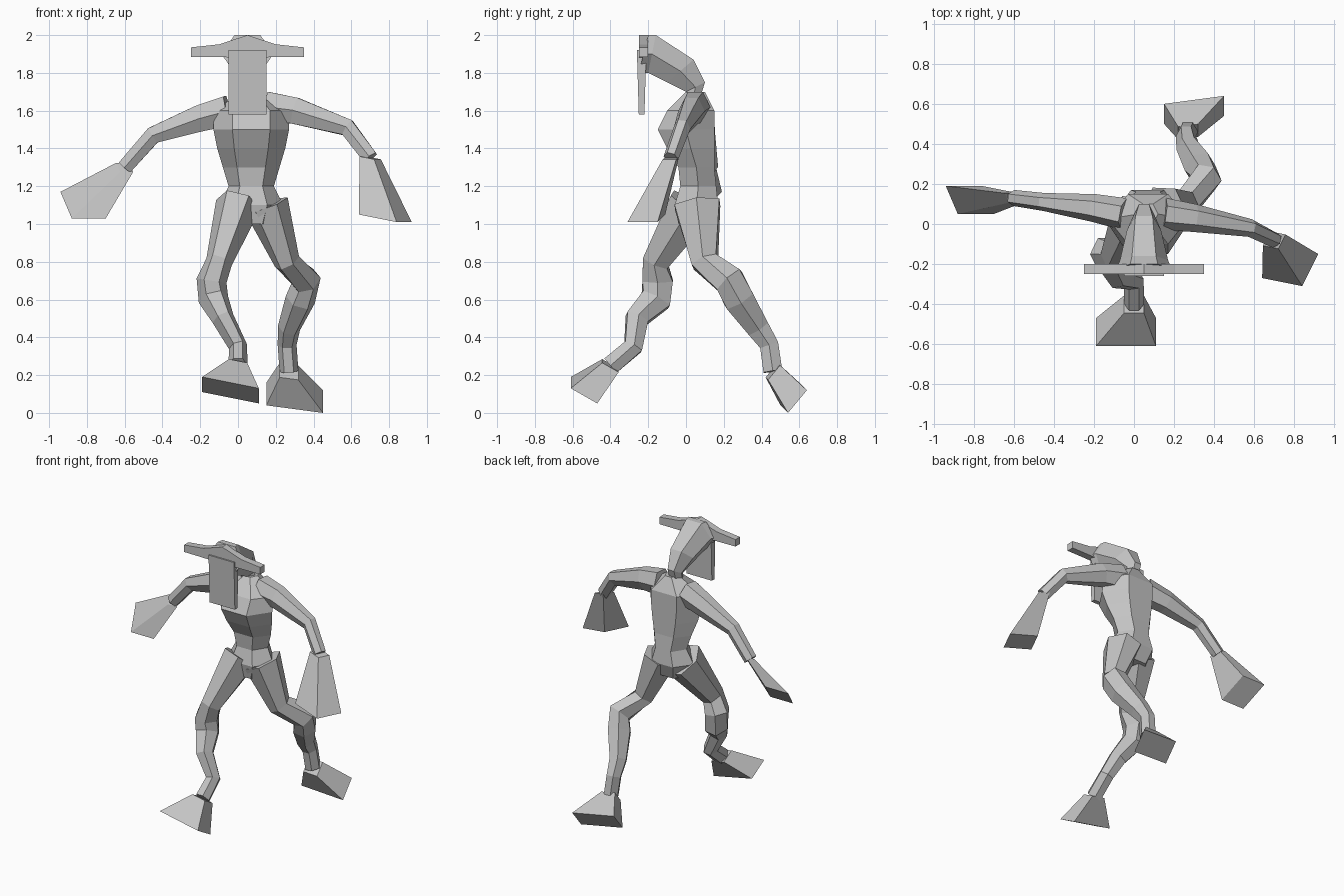
import bpy
import bmesh
from mathutils import Vector

default_cube = bpy.data.objects.get("Cube")
if default_cube:
    bpy.data.objects.remove(default_cube, do_unlink=True)

# Single matte grey
GREY = (0.55, 0.55, 0.55, 1)
grey = bpy.data.materials.new("plain_grey")
grey.use_nodes = True
grey.diffuse_color = GREY
shader = grey.node_tree.nodes["Principled BSDF"]
shader.inputs["Base Color"].default_value = GREY

SIDEWAYS = Vector((1, 0, 0))
BACKWARD = Vector((0, 1, 0))
UPWARD = Vector((0, 0, 1))

# Outlines of a cross-section as shares of its two half axes
SQUARE = [(-1, -1), (1, -1), (1, 1), (-1, 1)]
HEXAGON = [(-.5, -1), (.5, -1), (1, 0), (.5, 1), (-.5, 1), (-1, 0)]


def ring(outline, centre, across, up):
    """Place an outline around a centre along two half axes."""
    return [Vector(centre) + across * u + up * v for u, v in outline]


def skin(name, rings):
    """Close a faceted tube over matching rings of points."""
    bm = bmesh.new()
    loops = [[bm.verts.new(point) for point in points] for points in rings]
    for lower, upper in zip(loops, loops[1:]):
        for i in range(len(lower)):
            bm.faces.new((lower[i - 1], lower[i], upper[i], upper[i - 1]))
    bm.faces.new(loops[0])
    bm.faces.new(loops[-1])
    bmesh.ops.recalc_face_normals(bm, faces=bm.faces[:])
    mesh = bpy.data.meshes.new(name)
    bm.to_mesh(mesh)
    bm.free()
    mesh.materials.append(grey)
    part = bpy.data.objects.new(name, mesh)
    bpy.context.collection.objects.link(part)


def limb(name, joints, radii, side):
    """Six-sided limb through its joints, each ring square to the path."""
    path = [Vector(joint) for joint in joints]
    rings = []
    for i, (joint, radius) in enumerate(zip(path, radii)):
        before = path[max(i - 1, 0)]
        after = path[min(i + 1, len(path) - 1)]
        along = (after - before).normalized()
        across = (side - along * side.dot(along)).normalized()
        rings.append(ring(HEXAGON, joint, across * radius,
                          along.cross(across) * radius))
    skin(name, rings)


def flare(name, start, radius, end, across, up):
    """Four-sided hand or foot widening from a joint to a flat end."""
    across, up = Vector(across), Vector(up)
    skin(name, [
        ring(SQUARE, start, across.normalized() * radius, up.normalized() * radius),
        ring(SQUARE, end, across, up),
    ])


# Torso: half width, front and back, in even steps down from the neck
TORSO = [
    (.05, 0, .1), (.2, -.1, .15), (.2, -.15, .15), (.18, -.1, .15),
    (.15, -.04, .15), (.12, -.03, .16), (.17, -.06, .17), (.12, -.04, .13),
]
torso_rings = []
for step, (half, front, back) in enumerate(TORSO):
    centre = (.07, (front + back) / 2, 1.7 - step / 10)
    torso_rings.append(ring(HEXAGON, centre, SIDEWAYS * half,
                            BACKWARD * (back - front) / 2))
skin("torso", torso_rings)

# Head: lower and upper profile points, widening towards the face
HEAD = [
    ((0, 1.65), (.07, 1.65)),
    ((0, 1.7), (.1, 1.75)),
    ((-.1, 1.75), (.04, 1.87)),
    ((-.2, 1.8), (-.16, 2)),
    ((-.25, 1.8), (-.2, 2)),
]
head_rings = []
for low, high in HEAD:
    low, high = Vector((.05, *low)), Vector((.05, *high))
    half = .05 - low.y * .35
    head_rings.append(ring(HEXAGON, (low + high) / 2, SIDEWAYS * half,
                           (high - low) / 2))
skin("head", head_rings)

# Long face plate, thicker at the brow
skin("face_plate", [
    ring(SQUARE, (.05, -.235, height), SIDEWAYS * .1, BACKWARD * depth)
    for height, depth in ((1.58, .015), (1.92, .025))
])

# Horns: one bar rising and thickening towards the middle
horn_rings = []
for share in (-1, -.5, 0, .5, 1):
    rise = (1 - abs(share)) ** 2
    centre = (.05 + share * .3, -.225, 1.91 + rise * .03)
    horn_rings.append(ring(SQUARE, centre, BACKWARD * .025,
                           UPWARD * (.025 + rise * .035)))
skin("horns", horn_rings)

# Arms share their thickness and differ in pose
ARM_RADII = (.08, .07, .045, .04)
right_arm = [(-.05, .05, 1.6), (-.2, .08, 1.56), (-.45, .11, 1.47), (-.6, .13, 1.3)]
left_arm = [(.15, .05, 1.62), (.3, .03, 1.6), (.58, -.02, 1.51), (.7, -.08, 1.35)]
limb("right_arm", right_arm, ARM_RADII, BACKWARD)
limb("left_arm", left_arm, ARM_RADII, BACKWARD)

# Flared hands
flare("right_hand", right_arm[-1], .035,
      (-.82, .12, 1.1), (-.09, 0, 0), (-.03, .07, .07))
flare("left_hand", left_arm[-1], .04,
      (.78, -.21, 1.03), (.1, -.02, -.02), (.04, .08, 0))

# Legs share their thickness, one striding forward and one trailing
LEG_RADII = (.12, .07, .08, .08, .06, .05, .05)
right_leg = [
    (0, .03, 1.1), (-.1, -.16, .8), (-.14, -.15, .7), (-.13, -.16, .6),
    (-.08, -.26, .5), (0, -.28, .35), (0, -.4, .25),
]
left_leg = [
    (.15, .06, 1.1), (.26, .1, .8), (.36, .23, .7), (.33, .28, .6),
    (.27, .38, .45), (.26, .44, .36), (.27, .46, .22),
]
limb("right_leg", right_leg, LEG_RADII, SIDEWAYS)
limb("left_leg", left_leg, LEG_RADII, SIDEWAYS)

# Flared feet
flare("right_foot", right_leg[-1], .05,
      (-.04, -.54, .12), (.15, 0, -.03), (0, -.07, .04))
flare("left_foot", left_leg[-1], .05,
      (.3, .57, .08), (.15, .02, -.02), (0, .05, .06))
